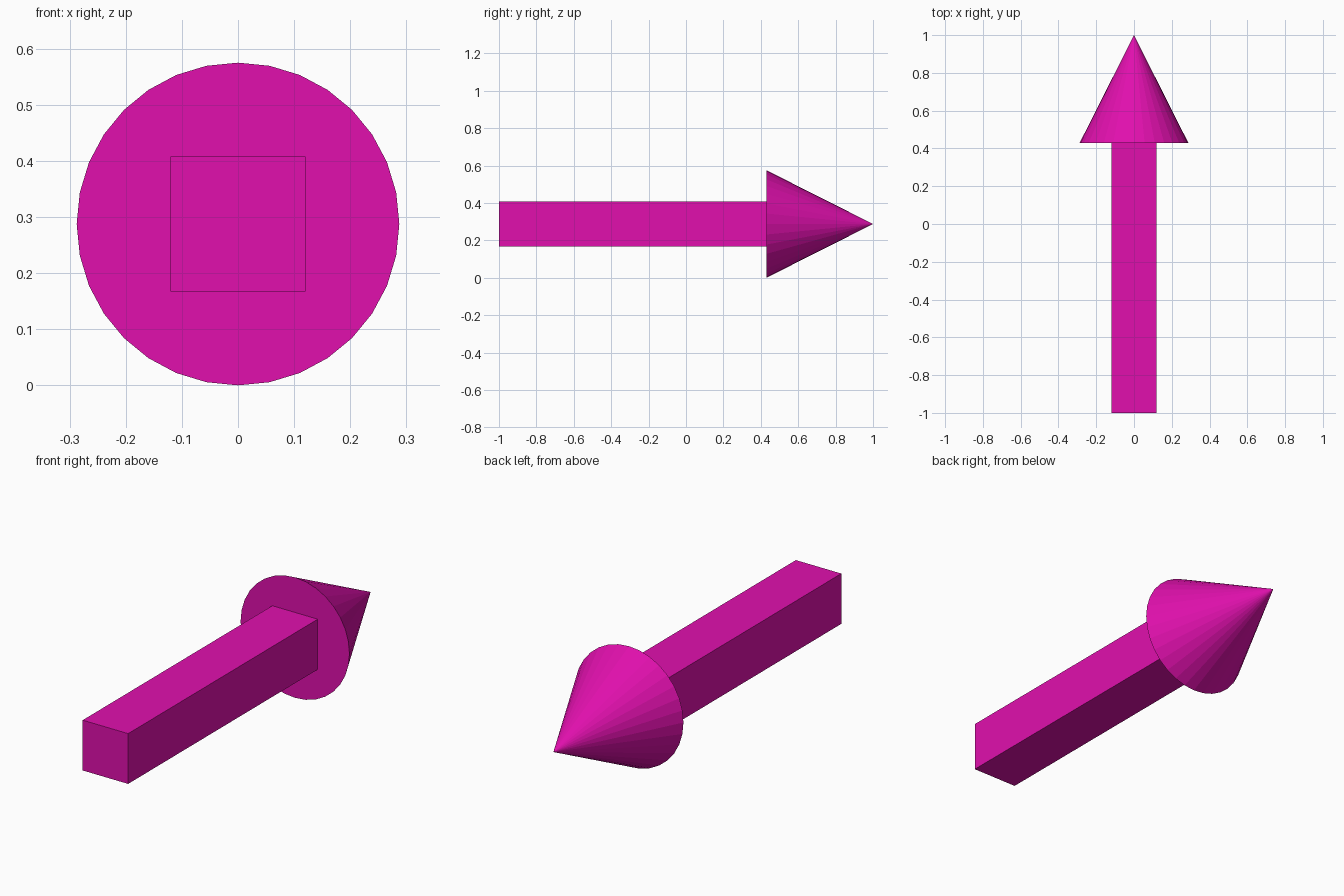
import bpy
from math import radians

if "Cube" in bpy.data.objects:
    bpy.data.objects.remove(bpy.data.objects["Cube"])

RADIUS = 0.2875      # head radius, also the height of the arrow axis
HEAD_START = 0.43    # where the shaft meets the head along y

magenta = bpy.data.materials.new("magenta")
magenta.diffuse_color = (0.75, 0.005, 0.42, 1)
magenta.use_nodes = True
magenta.node_tree.nodes["Principled BSDF"].inputs["Base Color"].default_value = magenta.diffuse_color

# Square shaft
shaft_length = HEAD_START + 1
bpy.ops.mesh.primitive_cube_add(size=1, location=(0, -1 + shaft_length / 2, RADIUS))
shaft = bpy.context.object
shaft.name = "arrow_shaft"
shaft.scale = (0.24, shaft_length, 0.24)

# Conical head pointing to +y
head_length = 1 - HEAD_START
bpy.ops.mesh.primitive_cone_add(
    vertices=32, radius1=RADIUS, radius2=0, depth=head_length,
    location=(0, HEAD_START + head_length / 2, RADIUS),
    rotation=(radians(-90), 0, 0))
head = bpy.context.object
head.name = "arrow_head"

for part in (shaft, head):
    part.data.materials.append(magenta)
